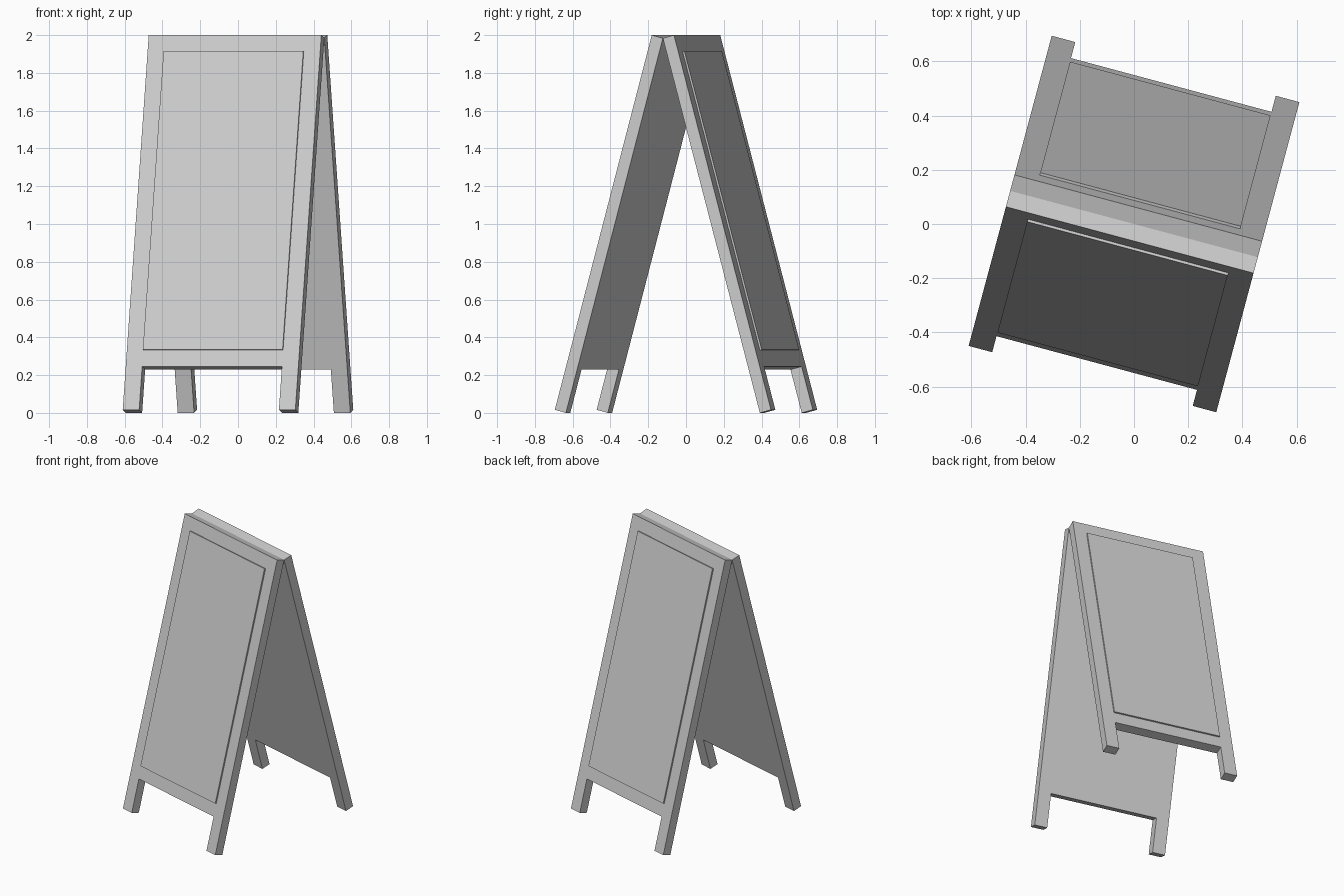
import bpy, bmesh, math
from mathutils import Matrix

if "Cube" in bpy.data.objects:
    bpy.data.objects.remove(bpy.data.objects["Cube"])

TILT = math.radians(15)      # lean of each board
YAW = math.radians(-15)      # whole sign is turned about z
HALF_W, BAR, THICK = 0.473, 0.09, 0.063
HINGE_Z = 2.0 - THICK * math.sin(TILT)
LENGTH = HINGE_Z / math.cos(TILT)
GAP = 0.237                  # leg length below the board
RAISE = 0.01                 # poster panel height above the frame


def slab(name, outline, y0, y1, matrix):
    """Extrude an x-z outline from y0 to y1."""
    bm = bmesh.new()
    face = bm.faces.new([bm.verts.new((x, y0, z)) for x, z in outline])
    ext = bmesh.ops.extrude_face_region(bm, geom=[face])["geom"]
    verts = [g for g in ext if isinstance(g, bmesh.types.BMVert)]
    bmesh.ops.translate(bm, verts=verts, vec=(0, y1 - y0, 0))
    bmesh.ops.recalc_face_normals(bm, faces=bm.faces)
    mesh = bpy.data.meshes.new(name)
    bm.to_mesh(mesh)
    bm.free()
    obj = bpy.data.objects.new(name, mesh)
    obj.matrix_world = matrix
    bpy.context.collection.objects.link(obj)


# Outlines hang down from the hinge line at z = 0
inner = HALF_W - BAR
half = [(HALF_W, 0), (HALF_W, -LENGTH), (inner, -LENGTH), (inner, GAP - LENGTH)]
board = half + [(-x, z) for x, z in reversed(half)]
top, bottom = -BAR, GAP + BAR - LENGTH
poster = [(inner, top), (inner, bottom), (-inner, bottom), (-inner, top)]

# Front and back leaves meet along the hinge
for side, turn in (("front", 0), ("back", math.pi)):
    m = (Matrix.Translation((0, 0, HINGE_Z))
         @ Matrix.Rotation(YAW + turn, 4, 'Z')
         @ Matrix.Rotation(-TILT, 4, 'X'))
    slab(side + "_board_with_legs", board, -THICK, 0, m)
    slab(side + "_poster_panel", poster, -THICK - RAISE, -THICK + RAISE, m)
